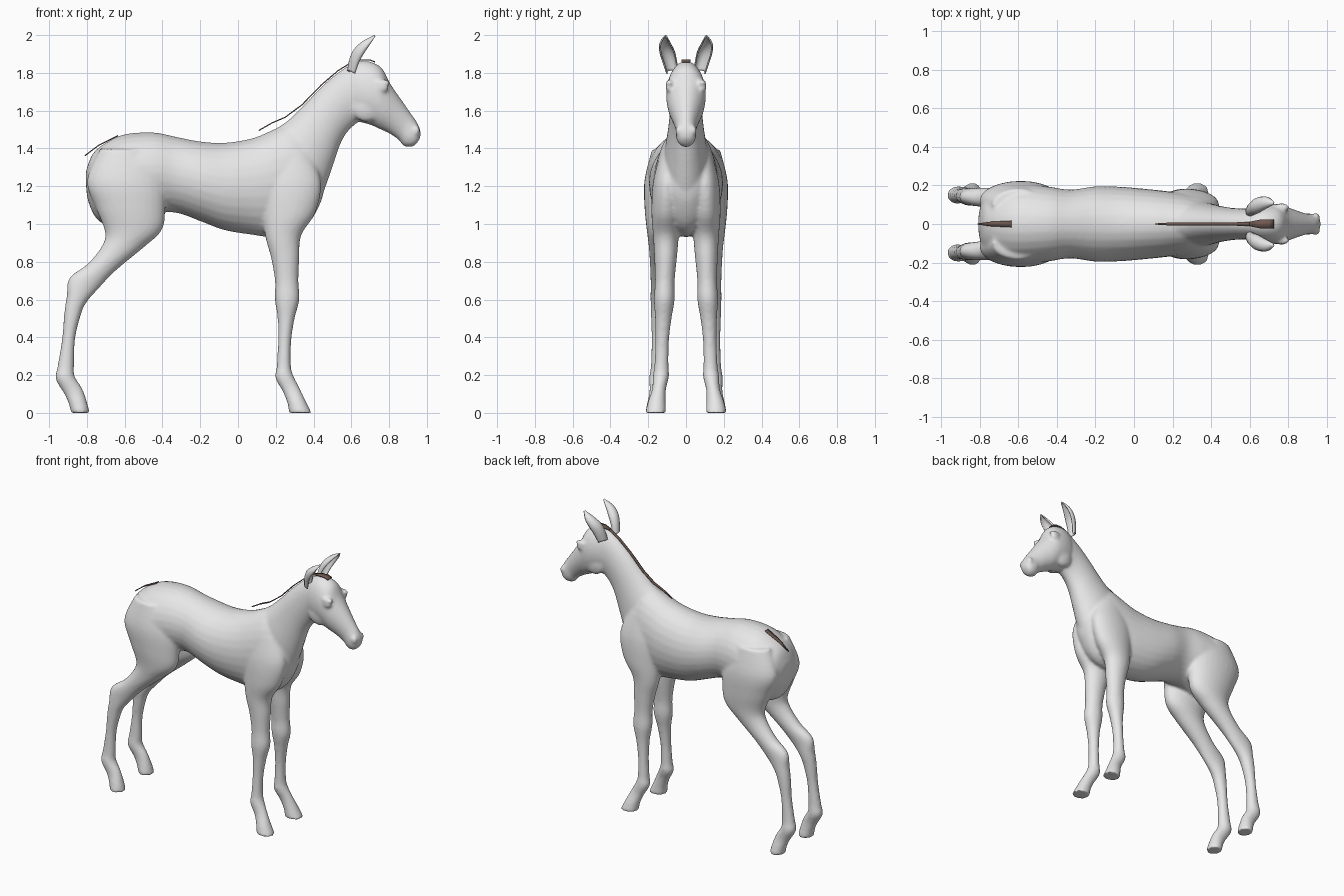
import bpy, bmesh, math
from mathutils import Vector


def material(name, rgb):
    m = bpy.data.materials.new(name)
    m.diffuse_color = (*rgb, 1)
    return m


COAT = material("pale_grey_coat", (0.8, 0.8, 0.8))
HAIR = material("brown_hair", (0.16, 0.10, 0.08))


def finish(name, bm, mat):
    bmesh.ops.recalc_face_normals(bm, faces=bm.faces)
    me = bpy.data.meshes.new(name)
    bm.to_mesh(me)
    bm.free()
    for p in me.polygons:
        p.use_smooth = True
    me.materials.append(mat)
    ob = bpy.data.objects.new(name, me)
    bpy.context.collection.objects.link(ob)
    return ob


def smooth_path(rows, steps=5):
    """Catmull-Rom interpolation through rows of numbers."""
    rows = [Vector(r) for r in rows]
    out = []
    for i in range(len(rows) - 1):
        p0, p1, p2 = rows[max(i - 1, 0)], rows[i], rows[i + 1]
        p3 = rows[min(i + 2, len(rows) - 1)]
        for k in range(steps):
            t = k / steps
            out.append(0.5 * (2 * p1 + (p2 - p0) * t + (2 * p0 - 5 * p1 + 4 * p2 - p3) * t * t
                              + (3 * p1 - p0 - 3 * p2 + p3) * t ** 3))
    return out + [rows[-1]]


def loft(bm, rows, side=1, n=28):
    """Rows: x, z of one edge, x, z of the opposite edge, y centre, y half width."""
    rings = []
    for x1, z1, x2, z2, y, w in smooth_path(rows):
        ring = []
        for k in range(n):
            a = 2 * math.pi * k / n
            c, s = math.cos(a), math.sin(a)
            ring.append(bm.verts.new(((x1 + x2) / 2 + c * (x1 - x2) / 2,
                                      side * (y + w * s),
                                      (z1 + z2) / 2 + c * (z1 - z2) / 2)))
        rings.append(ring)
    for r, q in zip(rings, rings[1:]):
        for k in range(n):
            bm.faces.new((r[k], r[(k + 1) % n], q[(k + 1) % n], q[k]))
    bm.faces.new(rings[0])
    bm.faces.new(rings[-1])


def ball(bm, centre, size):
    r = bmesh.ops.create_uvsphere(bm, u_segments=16, v_segments=10, radius=1)
    for v in r["verts"]:
        v.co = Vector(centre) + Vector(a * b for a, b in zip(v.co, size))


torso = [
    (-.805, 1.28, -.805, 1.21, 0, .05), (-.77, 1.37, -.79, 1.11, 0, .13),
    (-.70, 1.43, -.73, 1.01, 0, .185), (-.60, 1.475, -.61, 1.0, 0, .21),
    (-.45, 1.485, -.45, 1.05, 0, .195), (-.33, 1.462, -.33, 1.06, 0, .178),
    (-.20, 1.437, -.20, 1.015, 0, .195), (-.07, 1.43, -.07, .967, 0, .193),
    (.08, 1.455, .08, .942, 0, .18), (.20, 1.505, .18, .93, 0, .168),
    (.28, 1.53, .30, .95, 0, .155), (.36, 1.49, .38, 1.01, 0, .13),
    (.43, 1.37, .44, 1.12, 0, .085), (.46, 1.29, .46, 1.21, 0, .03)]
neck = [
    (.10, 1.45, .40, 1.04, 0, .13), (.24, 1.53, .465, 1.20, 0, .115),
    (.33, 1.61, .51, 1.33, 0, .098), (.43, 1.715, .545, 1.43, 0, .086),
    (.52, 1.795, .59, 1.50, 0, .08), (.60, 1.845, .65, 1.55, 0, .08),
    (.66, 1.85, .70, 1.60, 0, .07)]
head = [
    (.585, 1.82, .58, 1.64, 0, .045), (.62, 1.855, .60, 1.56, 0, .082),
    (.69, 1.862, .645, 1.54, 0, .10), (.76, 1.828, .70, 1.525, 0, .105),
    (.805, 1.745, .745, 1.505, 0, .095), (.86, 1.665, .80, 1.48, 0, .074),
    (.915, 1.587, .85, 1.445, 0, .056), (.95, 1.535, .877, 1.413, 0, .054),
    (.967, 1.49, .92, 1.408, 0, .044), (.965, 1.455, .945, 1.425, 0, .02)]
front_leg = [
    (.17, 1.38, .38, 1.38, .08, .055), (.12, 1.22, .44, 1.22, .10, .075),
    (.13, 1.06, .41, 1.06, .105, .078), (.145, .93, .335, .94, .106, .068),
    (.175, .82, .325, .82, .108, .06), (.195, .70, .32, .70, .112, .052),
    (.195, .60, .325, .60, .115, .055), (.21, .50, .30, .50, .12, .044),
    (.212, .38, .282, .38, .126, .036), (.205, .25, .28, .25, .13, .038),
    (.198, .185, .292, .20, .133, .043), (.238, .11, .322, .14, .143, .037),
    (.262, .05, .358, .065, .155, .047), (.27, 0, .39, 0, .16, .056)]
hind_leg = [
    (-.73, 1.40, -.47, 1.39, .10, .08), (-.80, 1.23, -.39, 1.23, .12, .10),
    (-.755, 1.09, -.385, 1.07, .125, .094), (-.705, .96, -.405, .965, .127, .08),
    (-.72, .885, -.50, .875, .13, .067), (-.795, .79, -.645, .755, .135, .055),
    (-.893, .715, -.745, .65, .14, .047), (-.907, .62, -.808, .575, .142, .046),
    (-.92, .53, -.837, .50, .145, .041), (-.932, .39, -.862, .39, .147, .035),
    (-.955, .25, -.868, .25, .148, .038), (-.965, .18, -.865, .195, .15, .045),
    (-.92, .10, -.825, .13, .154, .039), (-.895, .045, -.80, .06, .158, .048),
    (-.885, 0, -.785, 0, .16, .056)]

# Body: overlapping lofts fused into one smooth skin
bm = bmesh.new()
for rows in (torso, neck, head):
    loft(bm, rows)
for side in (1, -1):
    loft(bm, front_leg, side)
    loft(bm, hind_leg, side)
    ball(bm, (.765, side * .088, 1.72), (.032, .022, .022))    # eye
    ball(bm, (.765, side * .086, 1.748), (.045, .022, .016))   # brow
    ball(bm, (.945, side * .038, 1.495), (.018, .022, .026))   # nostril
    ball(bm, (.68, side * .06, 1.62), (.08, .034, .08))        # cheek
body = finish("body", bm, COAT)
rm = body.modifiers.new("fuse", "REMESH")
rm.mode = "VOXEL"
rm.voxel_size = 0.01
rm.use_smooth_shade = True
sm = body.modifiers.new("soften", "SMOOTH")
sm.factor = 0.5
sm.iterations = 8

# Ears: cupped leaves opening forward and outward
ear_rows = smooth_path([
    (.605, .072, 1.80, .030), (.622, .086, 1.86, .036), (.648, .099, 1.91, .038),
    (.685, .110, 1.955, .027), (.725, .108, 1.995, .003)], 4)
for side, label in ((1, "left"), (-1, "right")):
    bm = bmesh.new()
    grid = []
    for x, y, z, w in ear_rows:
        row = []
        for k in range(9):
            a = math.radians(-110 + 27.5 * k)
            across, back = w * math.sin(a), -w * 0.95 * math.cos(a)
            row.append(bm.verts.new((x + back * .8 + across * .25,
                                     side * (y + across - back * .15), z - back * .45)))
        grid.append(row)
    for r, q in zip(grid, grid[1:]):
        for k in range(8):
            bm.faces.new((r[k], r[k + 1], q[k + 1], q[k]))
    ear = finish(label + "_ear", bm, COAT)
    so = ear.modifiers.new("thickness", "SOLIDIFY")
    so.thickness = 0.007
    so.offset = 0


def ribbon(name, rows):
    """Thin hair plate along x, z points with a half width."""
    bm = bmesh.new()
    pairs = [[bm.verts.new((x, s * w, z)) for s in (-1, 1)] for x, z, w in rows]
    for (a, b), (c, d) in zip(pairs, pairs[1:]):
        bm.faces.new((a, b, d, c))
    ob = finish(name, bm, HAIR)
    so = ob.modifiers.new("thickness", "SOLIDIFY")
    so.thickness = 0.006
    so.offset = 0


# Hair plates
ribbon("mane", [(.11, 1.495, .003), (.18, 1.535, .007), (.25, 1.565, .009), (.34, 1.632, .009),
                (.44, 1.735, .009), (.53, 1.812, .009), (.60, 1.855, .010)])
ribbon("forelock", [(.60, 1.857, .012), (.65, 1.868, .022), (.70, 1.868, .024), (.725, 1.858, .022)])
ribbon("tail", [(-.81, 1.362, .003), (-.74, 1.415, .012), (-.635, 1.468, .017)])
